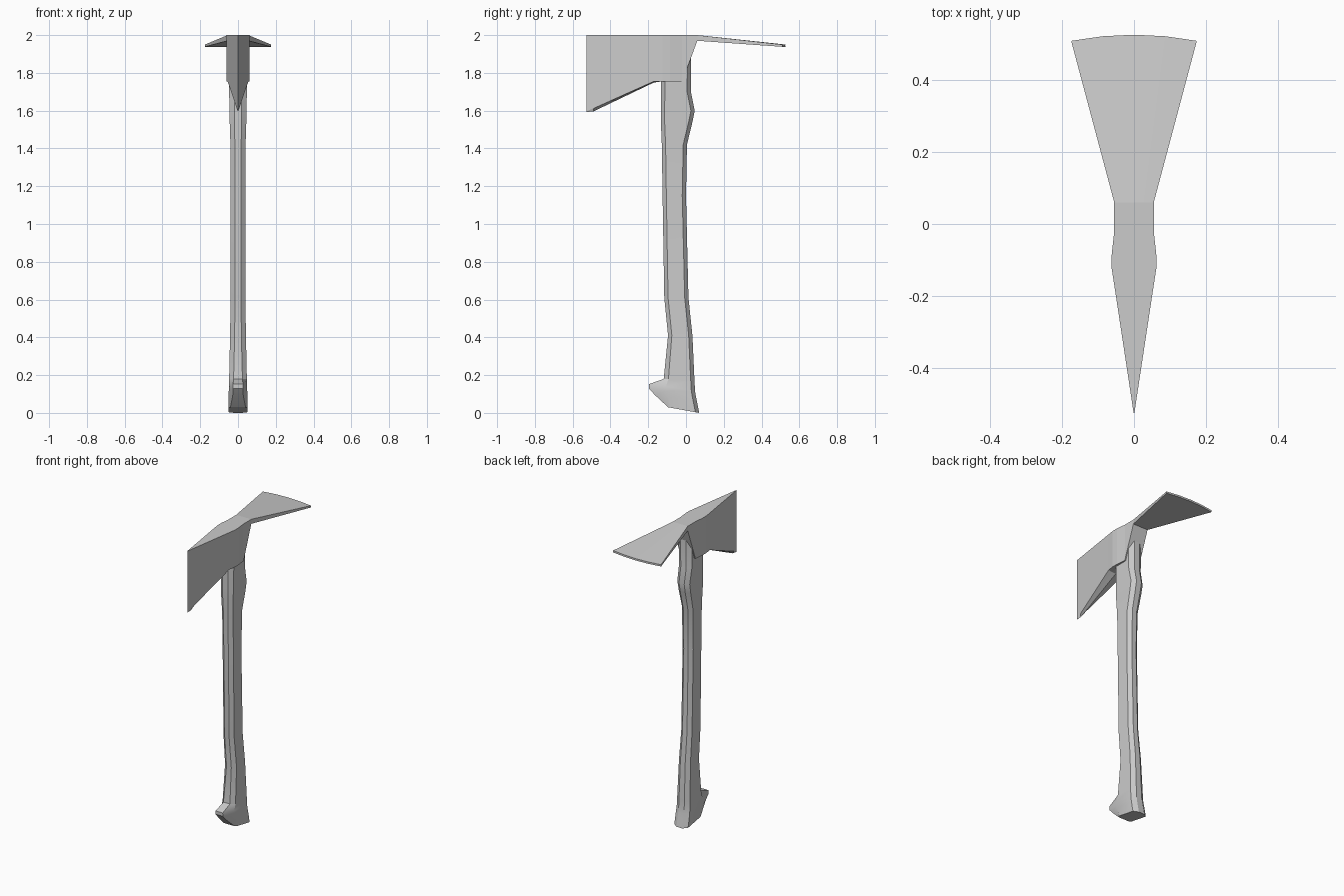
import bpy, bmesh


def loft(name, rings, smooth=False):
    """Skin closed rings of equal length and cap both ends."""
    bm = bmesh.new()
    loops = [[bm.verts.new(p) for p in ring] for ring in rings]
    n = len(loops[0])
    for a, b in zip(loops, loops[1:]):
        for i in range(n):
            j = (i + 1) % n
            bm.faces.new((a[i], a[j], b[j], b[i]))
    bm.faces.new(loops[0])
    bm.faces.new(loops[-1])
    bmesh.ops.recalc_face_normals(bm, faces=bm.faces)
    me = bpy.data.meshes.new(name)
    bm.to_mesh(me)
    bm.free()
    ob = bpy.data.objects.new(name, me)
    bpy.context.collection.objects.link(ob)
    if smooth:
        bpy.context.view_layer.objects.active = ob
        ob.select_set(True)
        bpy.ops.object.shade_smooth_by_angle(angle=0.45)
        ob.select_set(False)
    return ob


# handle cross-section: chamfered rectangle, tilted between front and back heights
def handle_ring(yf, zf, yb, zb, w, cf=0.02, flat=0.42, cb=0.02):
    half = [(w * flat, yf), (w, yf + cf), (w, yb - cb), (w * 0.42, yb)]
    pts = half + [(-x, y) for x, y in reversed(half)]
    return [(x, y, zf + (zb - zf) * (y - yf) / (yb - yf)) for x, y in pts]


# front y, front z, back y, back z, half width, front chamfer, front flat share
handle = [
    (-0.095, 0.03, 0.07, 0.0, 0.05, 0.015, 0.8),
    (-0.165, 0.095, 0.058, 0.06, 0.05, 0.07, 0.55),
    (-0.197, 0.130, 0.052, 0.09, 0.049, 0.09, 0.55),
    (-0.197, 0.152, 0.048, 0.115, 0.048, 0.09, 0.55),
    (-0.118, 0.180, 0.045, 0.17, 0.047, 0.025, 0.5),
    (-0.095, 0.41, 0.034, 0.41, 0.042),
    (-0.115, 0.61, 0.013, 0.61, 0.039),
    (-0.124, 1.15, 0.0, 1.15, 0.039),
    (-0.128, 1.42, 0.005, 1.42, 0.040),
    (-0.133, 1.54, 0.034, 1.54, 0.044),
    (-0.133, 1.60, 0.046, 1.60, 0.045),
    (-0.132, 1.70, 0.026, 1.70, 0.047),
    (-0.130, 1.93, 0.028, 1.93, 0.049),
]
loft("handle", [handle_ring(*s) for s in handle], smooth=True)

# head: y, half width, top z, bottom z, underside ridge drop, end bow
head = [
    (-0.527, 0.001, 2.0, 1.597, 0.004, 0),
    (-0.49, 0.0065, 2.0, 1.612, 0.016, 0),
    (-0.17, 0.055, 2.0, 1.755, 0.006, 0),
    (-0.125, 0.062, 2.0, 1.755, 0, 0),
    (-0.085, 0.062, 2.0, 1.755, 0, 0),
    (-0.02, 0.055, 2.0, 1.755, 0, 0),
    (0.06, 0.055, 2.0, 1.97, 0, 0),
    (0.527, 0.175, 1.95, 1.938, 0, 0.017),
]
cols = (-1, -0.5, 0, 0.5, 1)


def head_ring(y, w, top, bottom, drop, bow):
    upper = [(f * w, y - bow * f * f, top) for f in cols]
    lower = [(f * w, y - bow * f * f, bottom - drop * (1 - abs(f))) for f in reversed(cols)]
    return upper + lower


loft("axe_head", [head_ring(*s) for s in head])
